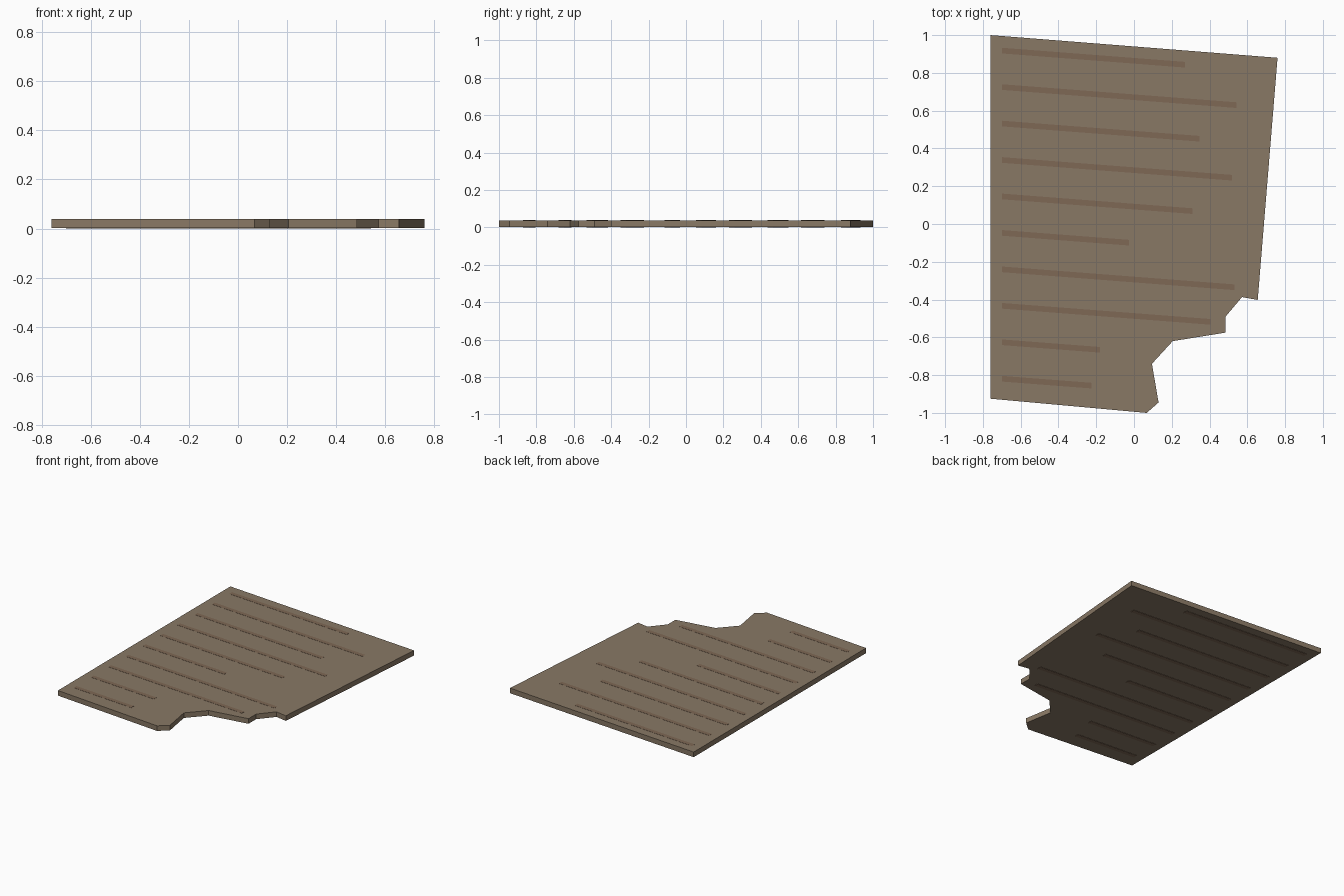
import bpy, bmesh

if "Cube" in bpy.data.objects:
    bpy.data.objects.remove(bpy.data.objects["Cube"])

BOTTOM, TOP = 0.002, 0.038
SLOPE = -0.077          # lean of the engraved lines, parallel to the top edge


def material(name, color):
    m = bpy.data.materials.new(name)
    m.diffuse_color = (*color, 1)
    m.use_nodes = True
    m.node_tree.nodes["Principled BSDF"].inputs["Base Color"].default_value = m.diffuse_color
    return m


def prisms(name, outlines, z0, z1, mat):
    """One object made of flat outlines extruded from z0 to z1."""
    bm = bmesh.new()
    for pts in outlines:
        face = bm.faces.new([bm.verts.new((x, y, z0)) for x, y in pts])
        ext = bmesh.ops.extrude_face_region(bm, geom=[face], use_keep_orig=True)
        verts = [g for g in ext["geom"] if isinstance(g, bmesh.types.BMVert)]
        bmesh.ops.translate(bm, verts=verts, vec=(0, 0, z1 - z0))
    bmesh.ops.recalc_face_normals(bm, faces=bm.faces)
    mesh = bpy.data.meshes.new(name)
    bm.to_mesh(mesh)
    bm.free()
    mesh.materials.append(mat)
    obj = bpy.data.objects.new(name, mesh)
    bpy.context.collection.objects.link(obj)
    return obj


paper = material("paper", (0.25, 0.19, 0.13))
ink = material("ink", (0.21, 0.138, 0.09))

# Sheet with its torn lower right corner
outline = [(-0.76, 1.0), (-0.76, -0.925), (0.067, -1.0), (0.13, -0.945),
           (0.095, -0.74), (0.205, -0.62), (0.485, -0.575), (0.485, -0.49),
           (0.572, -0.387), (0.655, -0.402), (0.76, 0.88)]
prisms("torn_sheet", [outline], BOTTOM, TOP, paper)

# Lines of writing, evenly spaced with ragged right ends
ends = [0.27, 0.542, 0.346, 0.52, 0.31, -0.027, 0.531, 0.404, -0.18, -0.225]
x0, half = -0.70, 0.015
lines = []
for i, x1 in enumerate(ends):
    y0 = 0.918 - 0.193 * i
    y1 = y0 + SLOPE * (x1 - x0)
    lines.append([(x0, y0 - half), (x1, y1 - half), (x1, y1 + half), (x0, y0 + half)])
prisms("written_lines_top", lines, TOP - 0.001, TOP + 0.001, ink)
prisms("written_lines_bottom", lines, 0.0, BOTTOM + 0.001, ink)
